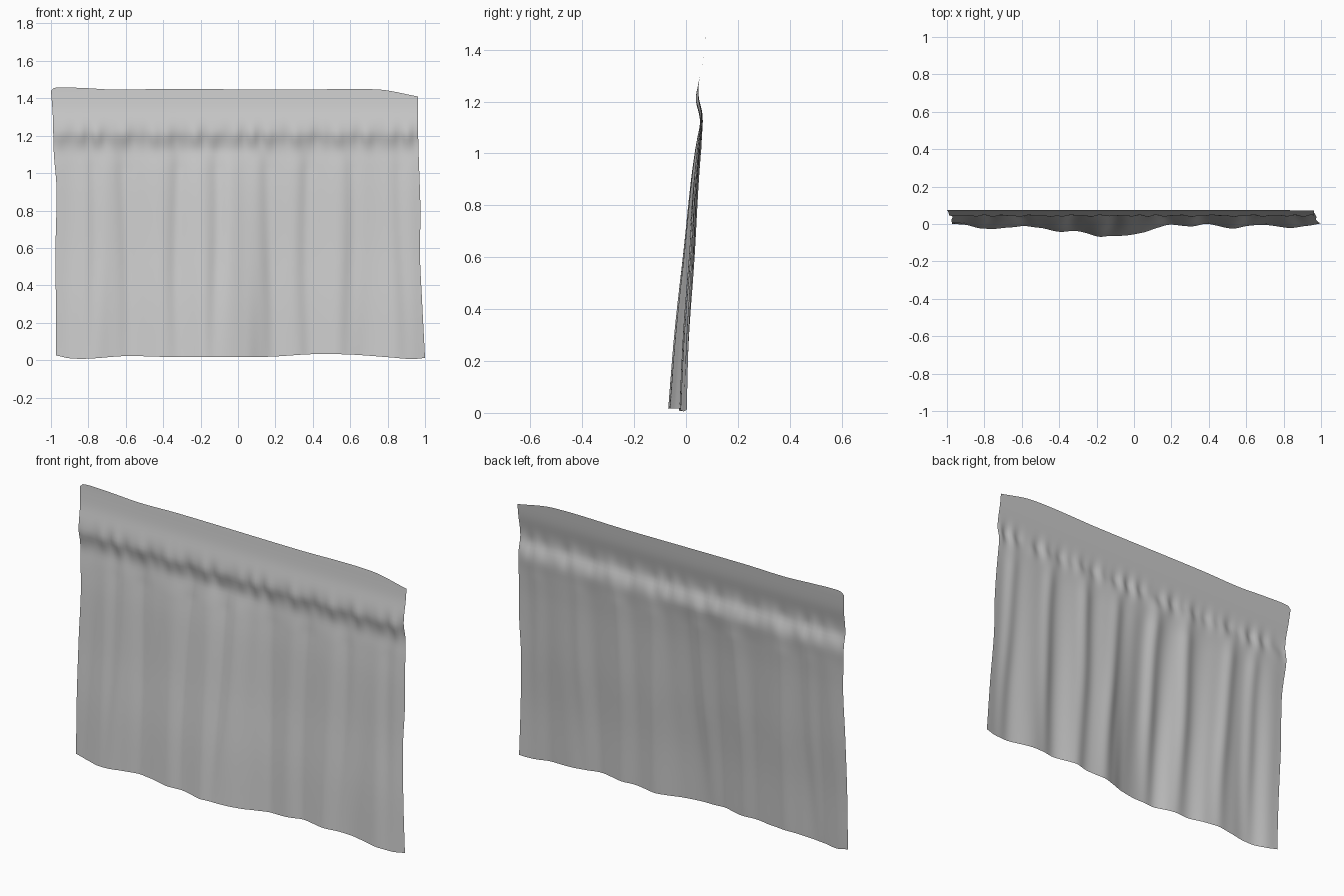
import bpy, bmesh, math

old = bpy.data.objects.get("Cube")
if old:
    bpy.data.objects.remove(old, do_unlink=True)

NX, NZ = 130, 70


def curve(points):
    """Smooth interpolation through (position, value) pairs."""
    def f(t):
        if t <= points[0][0]:
            return points[0][1]
        for i in range(len(points) - 1):
            (a, va), (b, vb) = points[i], points[i + 1]
            if t <= b:
                lo, hi = points[max(i - 1, 0)], points[min(i + 2, len(points) - 1)]
                s, h = (t - a) / (b - a), b - a
                ma = (vb - lo[1]) / (b - lo[0]) * h
                mb = (hi[1] - va) / (hi[0] - a) * h
                return ((2*s**3 - 3*s*s + 1) * va + (s**3 - 2*s*s + s) * ma
                        + (3*s*s - 2*s**3) * vb + (s**3 - s*s) * mb)
        return points[-1][1]
    return f


def bell(t, centre, width):
    return math.exp(-((t - centre) / width) ** 2)


# Outline of the cloth
top_edge = curve([(-1, 1.44), (-.98, 1.457), (-.83, 1.455), (-.65, 1.446), (-.4, 1.45),
                  (.3, 1.446), (.75, 1.447), (.96, 1.41)])
hem_edge = curve([(-.97, .025), (-.9, .01), (-.8, .008), (-.6, .022), (-.4, .018),
                  (.15, .018), (.4, .032), (.6, .03), (.8, .016), (.93, .006), (1, .012)])
left_side = curve([(0, -.972), (.6, -.975), (.9, -.97), (1.1, -.985), (1.3, -.99), (1.45, -1)])
right_side = curve([(0, 1), (.3, .985), (.6, .972), (.8, .976), (1.2, .964), (1.45, .962)])

# Depth: leaning profile, wide hem waves and narrow folds
lean = curve([(0, -.022), (.3, -.006), (.6, .018), (.9, .038), (1.05, .052), (1.12, .059),
              (1.16, .055), (1.21, .044), (1.26, .047), (1.35, .064), (1.45, .075)])
hem_wave = curve([(-.97, .002), (-.9, -.004), (-.8, -.028), (-.68, -.018), (-.5, -.02),
                  (-.4, -.04), (-.27, -.045), (-.17, -.07), (-.05, -.06), (.05, -.046),
                  (.12, -.02), (.2, -.008), (.33, -.011), (.4, -.003), (.53, -.024),
                  (.67, -.004), (.85, -.02), (1, .003)])
FOLDS = [-.78, -.6, -.32, -.12, .17, .37, .6, .88]


def depth(x, z):
    y = lean(z)
    y += (hem_wave(x) + .022) * max(0, 1 - z / 1.12) ** .8
    body = max(0, min(1, (1.22 - z) / .2)) * (.45 + .55 * min(1, z / .5))
    pleats = sum(bell(x, c + .015 * math.sin(3 * z + c * 9), .04) for c in FOLDS)
    y += body * (.011 * pleats - .004 + .003 * math.sin(29 * x + 2 * math.sin(5 * x)))
    # Puckers along the gathered seam
    ruffle = math.sin(47 * x + 3 * math.sin(7 * x)) + .6 * math.sin(83 * x + 9 * z)
    return y + .0045 * ruffle * bell(z, 1.19, .055)


bm = bmesh.new()
grid = []
for j in range(NZ + 1):
    v = j / NZ
    row = []
    for i in range(NX + 1):
        h = 1.45 * v
        a, b = left_side(h), right_side(h)
        x = a + (b - a) * i / NX
        z = hem_edge(x) + (top_edge(x) - hem_edge(x)) * v
        row.append(bm.verts.new((x, depth(x, z), z)))
    grid.append(row)
for lower, upper in zip(grid, grid[1:]):
    for i in range(NX):
        bm.faces.new((lower[i], lower[i + 1], upper[i + 1], upper[i])).smooth = True

mesh = bpy.data.meshes.new("curtain")
bm.to_mesh(mesh)
bm.free()
curtain = bpy.data.objects.new("curtain", mesh)
bpy.context.collection.objects.link(curtain)

# Plain light grey cloth
cloth = bpy.data.materials.new("light grey cloth")
cloth.use_nodes = True
colour = (.6, .6, .6, 1)
cloth.diffuse_color = colour
cloth.node_tree.nodes["Principled BSDF"].inputs["Base Color"].default_value = colour
mesh.materials.append(cloth)
